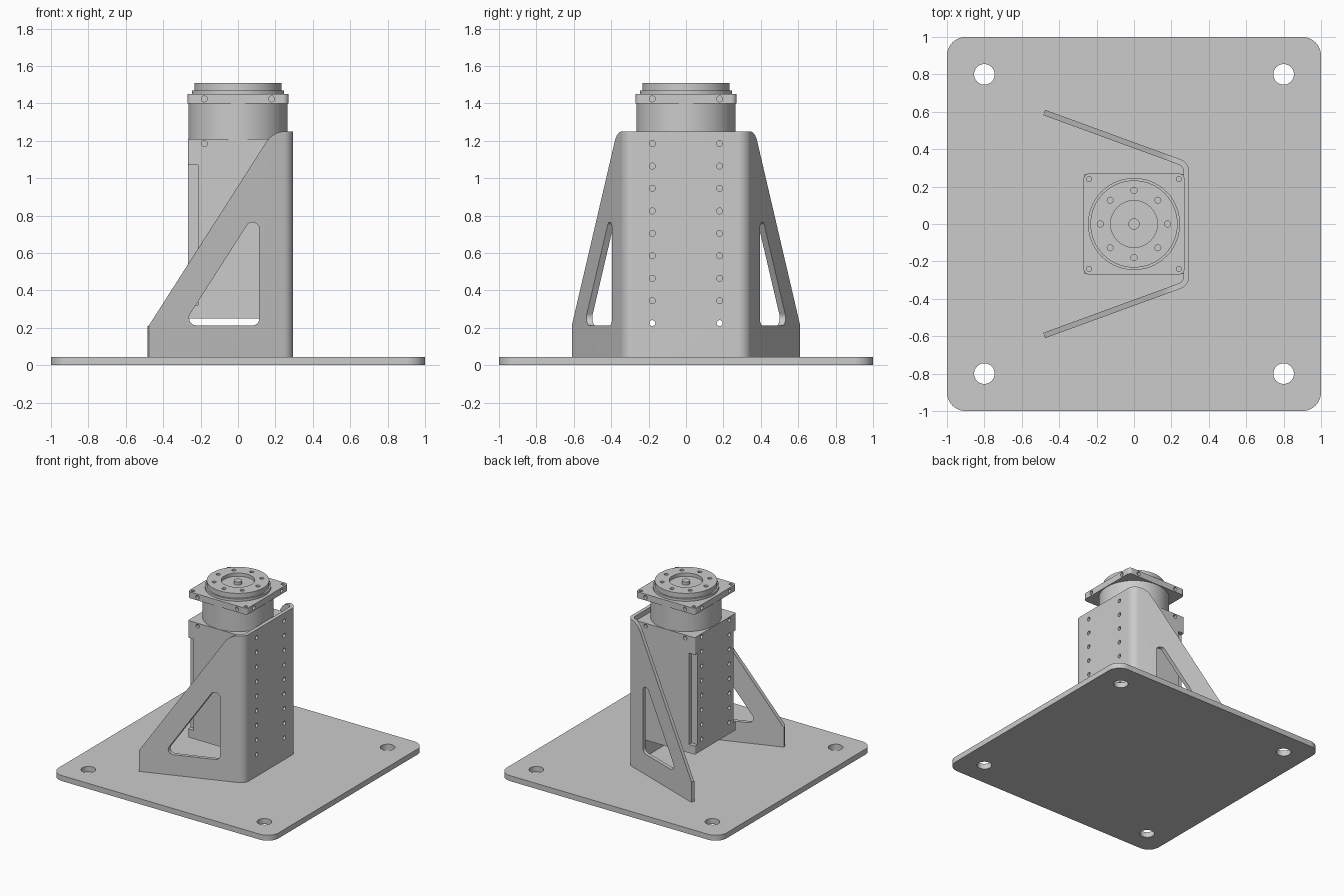
import bpy, bmesh
from math import sin, cos, tan, pi
from mathutils import Vector

cube = bpy.data.objects.get("Cube")
if cube:
    bpy.data.objects.remove(cube, do_unlink=True)

grey = bpy.data.materials.new("machined grey")
grey.use_nodes = True
COLOUR = (0.6, 0.6, 0.6, 1)
grey.diffuse_color = COLOUR
grey.node_tree.nodes["Principled BSDF"].inputs["Base Color"].default_value = COLOUR


def fillet(corners, steps=8):
    """Round a polygon given as (x, y, radius) corners."""
    out = []
    n = len(corners)
    for i, (x, y, r) in enumerate(corners):
        p = Vector((x, y))
        if r == 0:
            out.append(p)
            continue
        a = (Vector(corners[i - 1][:2]) - p).normalized()
        b = (Vector(corners[(i + 1) % n][:2]) - p).normalized()
        half = a.angle(b) / 2
        centre = p + (a + b).normalized() * r / sin(half)
        start = p + a * r / tan(half) - centre
        end = p + b * r / tan(half) - centre
        for k in range(steps + 1):
            spoke = start.lerp(end, k / steps).normalized()
            out.append(centre + spoke * r)
    return out


def rounded_square(h, r):
    return fillet([(-h, -h, r), (h, -h, r), (h, h, r), (-h, h, r)])


def circle(r, n=64, x=0, y=0):
    return [Vector((x + r * cos(2 * pi * i / n), y + r * sin(2 * pi * i / n)))
            for i in range(n)]


def add_prism(bm, outline, lo, hi, axis="z"):
    """Extrude an outline along an axis; side outlines are (x, z) or (y, z)."""
    place = {"z": lambda p, t: (p.x, p.y, t),
             "y": lambda p, t: (p.x, t, p.y),
             "x": lambda p, t: (t, p.x, p.y)}[axis]
    low = [bm.verts.new(place(p, lo)) for p in outline]
    top = [bm.verts.new(place(p, hi)) for p in outline]
    n = len(low)
    faces = [bm.faces.new(low), bm.faces.new(top)]
    for i in range(n):
        j = (i + 1) % n
        faces.append(bm.faces.new((low[i], low[j], top[j], top[i])))
    bmesh.ops.recalc_face_normals(bm, faces=faces)


def part(name, *prisms):
    bm = bmesh.new()
    for p in prisms:
        add_prism(bm, *p)
    mesh = bpy.data.meshes.new(name)
    bm.to_mesh(mesh)
    bm.free()
    mesh.materials.append(grey)
    ob = bpy.data.objects.new(name, mesh)
    bpy.context.collection.objects.link(ob)
    return ob


def select(ob):
    bpy.ops.object.select_all(action="DESELECT")
    ob.select_set(True)
    bpy.context.view_layer.objects.active = ob


def carve(ob, prisms, operation="DIFFERENCE"):
    cutter = part("cutter", *prisms)
    cutter.hide_render = True
    mod = ob.modifiers.new("carve", "BOOLEAN")
    mod.operation, mod.solver, mod.object = operation, "EXACT", cutter
    select(ob)
    bpy.ops.object.modifier_apply(modifier=mod.name)
    bpy.data.objects.remove(cutter, do_unlink=True)


SIGNS = (-1, 1)
HOLE = 0.016
rows = [1.185 - 0.12 * i for i in range(9)]

# Base plate with four mounting holes
base = part("base_plate", (rounded_square(1, 0.1), 0, 0.045))
carve(base, [(circle(0.055, 32, 0.8 * a, 0.8 * b), -0.1, 0.1)
             for a in SIGNS for b in SIGNS])

# Bent sheet bracket: plan outline, trimmed to a sloped side profile
outer = [(-0.475, 0.61, 0), (0.295, 0.329, 0.07)]
inner = [(0.265, 0.308, 0.04), (-0.485, 0.582, 0)]
flip = lambda pts: [(x, -y, r) for x, y, r in reversed(pts)]
bracket = part("bent_bracket",
               (fillet(outer + flip(outer) + flip(inner) + inner), 0.045, 1.25))
side = fillet([(-0.6, 0, 0), (0.4, 0, 0), (0.4, 1.25, 0),
               (0.187, 1.25, 0.12), (-0.478, 0.21, 0.05), (-0.6, 0.15, 0)])
carve(bracket, [(side, -1, 1, "y")], "INTERSECT")
window = fillet([(-0.295, 0.213, 0.04), (0.113, 0.213, 0.035), (0.113, 0.85, 0.035)])
carve(bracket, [(window, -1, 1, "y")])
carve(bracket, [(circle(HOLE, 20, 0.18 * s, z), 0.2, 0.35, "x")
                for s in SIGNS for z in rows])

# Motor housing with bolt rows and relieved corners
housing = part("motor_housing", (rounded_square(0.268, 0.012), 0.25, 1.21))
cuts = []
for s in SIGNS:
    for z in rows[:-1]:
        for t in SIGNS:
            cuts.append((circle(HOLE, 20, 0.18 * s, z), 0.235 * t, 0.3 * t, "x"))
    for t in SIGNS:
        cuts.append((circle(HOLE, 20, 0.18 * s, rows[0]), 0.24 * t, 0.3 * t, "y"))
        notch = [Vector((t * x, s * y)) for x, y in
                 ((0.215, 0.235), (0.3, 0.235), (0.3, 0.3), (0.215, 0.3))]
        cuts.append((notch, 0.32, 1.07))
carve(housing, cuts)

# Round neck between housing and flange
part("motor_neck", (circle(0.265), 1.21, 1.398))

# Square flange with side and corner bolt holes
flange = part("square_flange", (rounded_square(0.27, 0.03), 1.398, 1.45))
cuts = [(circle(HOLE, 20, 0.18 * s, 1.424), 0.245 * t, 0.3 * t, axis)
        for s in SIGNS for t in SIGNS for axis in "xy"]
cuts += [(circle(0.014, 20, 0.24 * s, 0.24 * t), 1.44, 1.5)
         for s in SIGNS for t in SIGNS]
carve(flange, cuts)

# Output disc: seat ring, drilled disc with a recess, and centre pin
part("seat_ring", (circle(0.246), 1.45, 1.47))
disc = part("output_disc", (circle(0.233), 1.47, 1.51))
cuts = [(circle(0.125), 1.483, 1.6)]
for i in range(8):
    a = i * pi / 4
    cuts.append((circle(HOLE, 20, 0.18 * cos(a), 0.18 * sin(a)), 1.483, 1.6))
carve(disc, cuts)
part("centre_pin", (circle(0.03, 32), 1.483, 1.508))

for ob in list(bpy.context.collection.objects):
    if ob.type == "MESH":
        select(ob)
        bpy.ops.object.shade_smooth_by_angle()
